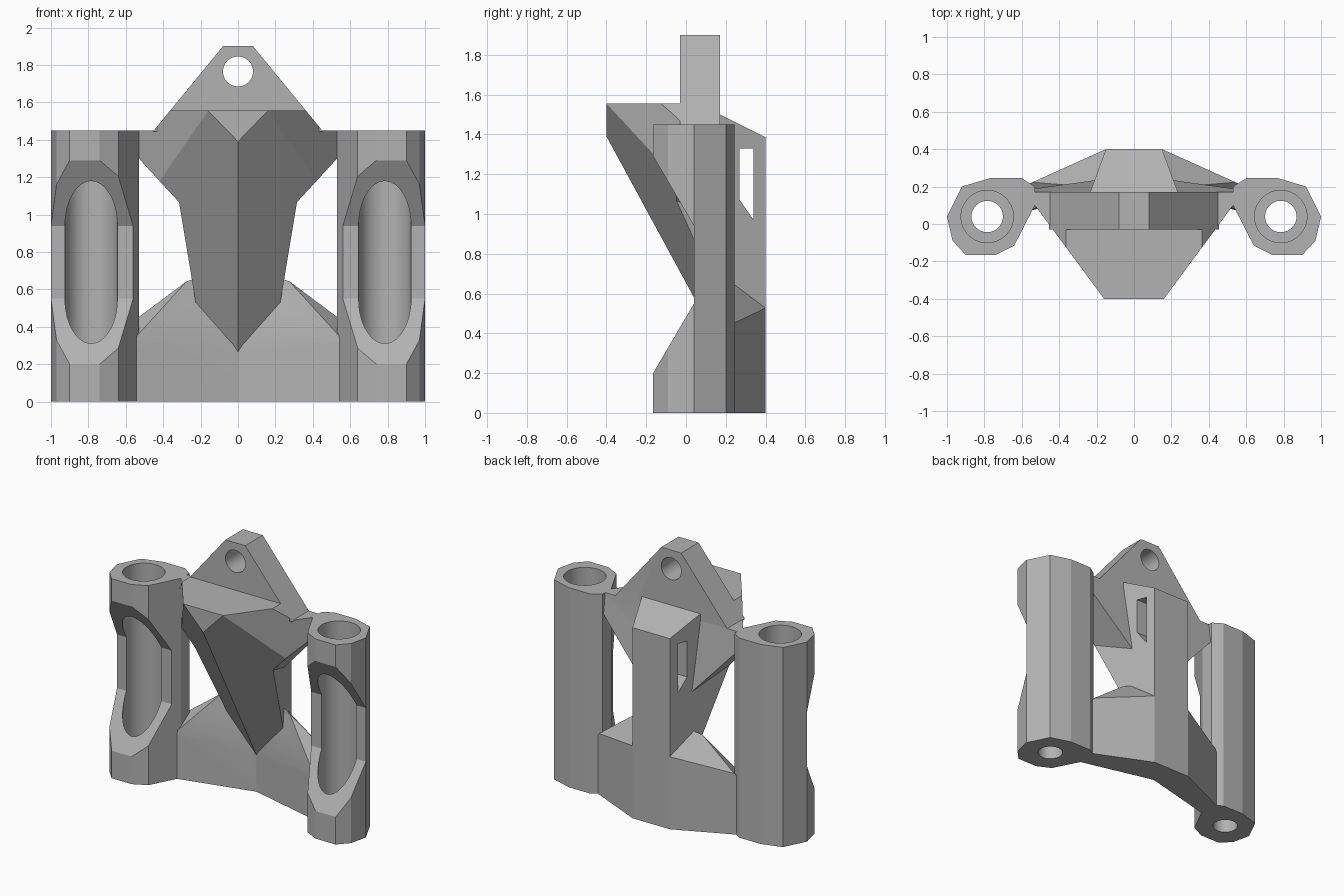
import bpy, bmesh, math
from mathutils import Vector, Matrix

if "Cube" in bpy.data.objects:
    bpy.data.objects.remove(bpy.data.objects["Cube"])

grey = bpy.data.materials.new("plain_grey")
grey.diffuse_color = (0.45, 0.45, 0.45, 1)
grey.use_nodes = True
grey.node_tree.nodes["Principled BSDF"].inputs["Base Color"].default_value = grey.diffuse_color


def make(name, bm):
    bmesh.ops.recalc_face_normals(bm, faces=bm.faces)
    me = bpy.data.meshes.new(name)
    bm.to_mesh(me)
    bm.free()
    me.materials.append(grey)
    ob = bpy.data.objects.new(name, me)
    bpy.context.collection.objects.link(ob)
    return ob


def prism(name, pts, axis, lo, hi):
    """Extrude a 2D outline along an axis; pts are the other two coordinates in order."""
    bm = bmesh.new()

    def place(p, h):
        c = list(p)
        c.insert(axis, h)
        return Vector(c)
    a = [bm.verts.new(place(p, lo)) for p in pts]
    b = [bm.verts.new(place(p, hi)) for p in pts]
    bm.faces.new(a)
    bm.faces.new(b)
    n = len(pts)
    for i in range(n):
        j = (i + 1) % n
        bm.faces.new((a[i], a[j], b[j], b[i]))
    return make(name, bm)


def rod(name, axis, center, r, lo, hi, n=48):
    pts = [(center[0] + r * math.cos(2 * math.pi * i / n),
            center[1] + r * math.sin(2 * math.pi * i / n)) for i in range(n)]
    return prism(name, pts, axis, lo, hi)


def solid(name, planes):
    """Convex solid: a big box trimmed by half-spaces ax+by+cz <= d."""
    bm = bmesh.new()
    bmesh.ops.create_cube(bm, size=6)
    for a, b, c, d in planes:
        n = Vector((a, b, c))
        old = [v.co.copy() for v in bm.verts]
        bmesh.ops.bisect_plane(bm, geom=bm.verts[:] + bm.edges[:] + bm.faces[:], dist=1e-6,
                               plane_co=n * (d / n.length_squared), plane_no=n, clear_outer=True)
        # close the cut by rebuilding the hull
        bmesh.ops.delete(bm, geom=bm.faces[:] + bm.edges[:], context='EDGES_FACES')
        bmesh.ops.remove_doubles(bm, verts=bm.verts, dist=1e-4)
        bmesh.ops.convex_hull(bm, input=bm.verts[:])
        bmesh.ops.dissolve_limit(bm, angle_limit=0.005, verts=bm.verts, edges=bm.edges)
    return make(name, bm)


def both(*planes):
    return [(s * a, b, c, d) for a, b, c, d in planes for s in (1, -1)]


def through(p, q, r):
    """Half-space below the plane through three points."""
    p, q, r = Vector(p), Vector(q), Vector(r)
    n = (q - p).cross(r - p).normalized()
    if n.z < 0:
        n = -n
    return (n.x, n.y, n.z, n.dot(p))


def boolean(ob, other, op):
    m = ob.modifiers.new("cut", 'BOOLEAN')
    m.operation, m.object, m.solver = op, other, 'EXACT'
    dg = bpy.context.evaluated_depsgraph_get()
    me = bpy.data.meshes.new_from_object(ob.evaluated_get(dg))
    ob.modifiers.clear()
    ob.data = me
    bpy.data.objects.remove(other)


def smooth(ob):
    ob.data.shade_smooth()
    ob.data.set_sharp_from_angle(angle=math.radians(12))


# Side bearing tubes: faceted outline, stepped bore, sloped front window
outline = [(1, .04), (.97, -.09), (.9, -.165), (.74, -.165), (.64, -.115),
           (.53, .1), (.53, .2), (.6, .245), (.77, .245), (.92, .2)]
window = [(-.165, .2), (.04, .55), (.04, .94), (-.165, 1.29), (-.4, 1.69), (-.4, -.2)]
for side, label in ((1, "right"), (-1, "left")):
    tube = prism(label + "_tube", [(side * x, y) for x, y in outline], 2, 0, 1.45)
    mid = (side * .785, .04)
    boolean(tube, rod("bore", 2, mid, .14, .1, 1.6), 'DIFFERENCE')
    boolean(tube, rod("drain", 2, mid, .084, -.1, .2), 'DIFFERENCE')
    x0, x1 = sorted((side * .45, side * 1.1))
    boolean(tube, prism("window", window, 0, x0, x1), 'DIFFERENCE')
    smooth(tube)

# Shared trims: V keel, slanted flanks and the sloping shoulder line
keel = both((.0896, -.16, -.0869, -.0568))
flank = both((.5, -.37, 0, .228))
nose = [(0, -1, 0, .4)]
shoulder = both((.45, 0, .37, .739))

# Central rib, tapering to the back, with sloped top
body = solid("center_body", keel + flank + nose + both((.23, .085, 0, .0685)) + [
    (0, 1, 0, .4), (0, .5, 1, 1.585), (0, 0, 1, 1.5), (0, 0, -1, 0)])
boolean(body, prism("slot", [(.27, 1.33), (.34, 1.33), (.34, .97), (.27, 1.07)], 0, -.6, .6),
        'DIFFERENCE')

# Wings reaching the tubes, with angled underside
wings = solid("wings", keel + flank + nose + both((1.09, 0, -1, -.722), (1, 0, 0, .56)) + [
    (0, 1, .128, .3556), (0, 0, 1, 1.45), (0, 0, -1, -.3)])
boolean(body, wings, 'UNION')

# Flat-topped nose block
block = solid("nose_block", keel + flank + nose + shoulder + [
    (0, 1, 0, .17), (0, 0, 1, 1.555), (0, 0, -1, -1.44)])
boolean(body, block, 'UNION')

# Hanging lug with round eye
lug = solid("lug", shoulder + [(0, -1, 0, .03), (0, 1, 0, .17), (0, 0, 1, 1.9), (0, 0, -1, -1.445)])
boolean(lug, rod("eye", 1, (0, 1.765), .08, -.5, .5), 'DIFFERENCE')
boolean(body, lug, 'UNION')

# Chevron base wall, one half per side, with sloped roof facets
half = [(1, 0, 0, .58), (-1, 0, 0, .01), (0, 0, -1, 0), (0, 1, 0, .4),
        (.18, .4, 0, .18 * .55 + .4 * .22),
        (-.25, -1, 0, -.21),
        through((.56, .07, .33), (.24, .2, .67), (.53, .2, .438)),
        through((.53, .22, .455), (.16, .39, .53), (.22, .21, .67)),
        through((.56, .07, .33), (0, .21, .3), (.22, .22, .67))]
for s in (1, -1):
    boolean(body, solid("base", [(s * a, b, c, d) for a, b, c, d in half]), 'UNION')
smooth(body)
